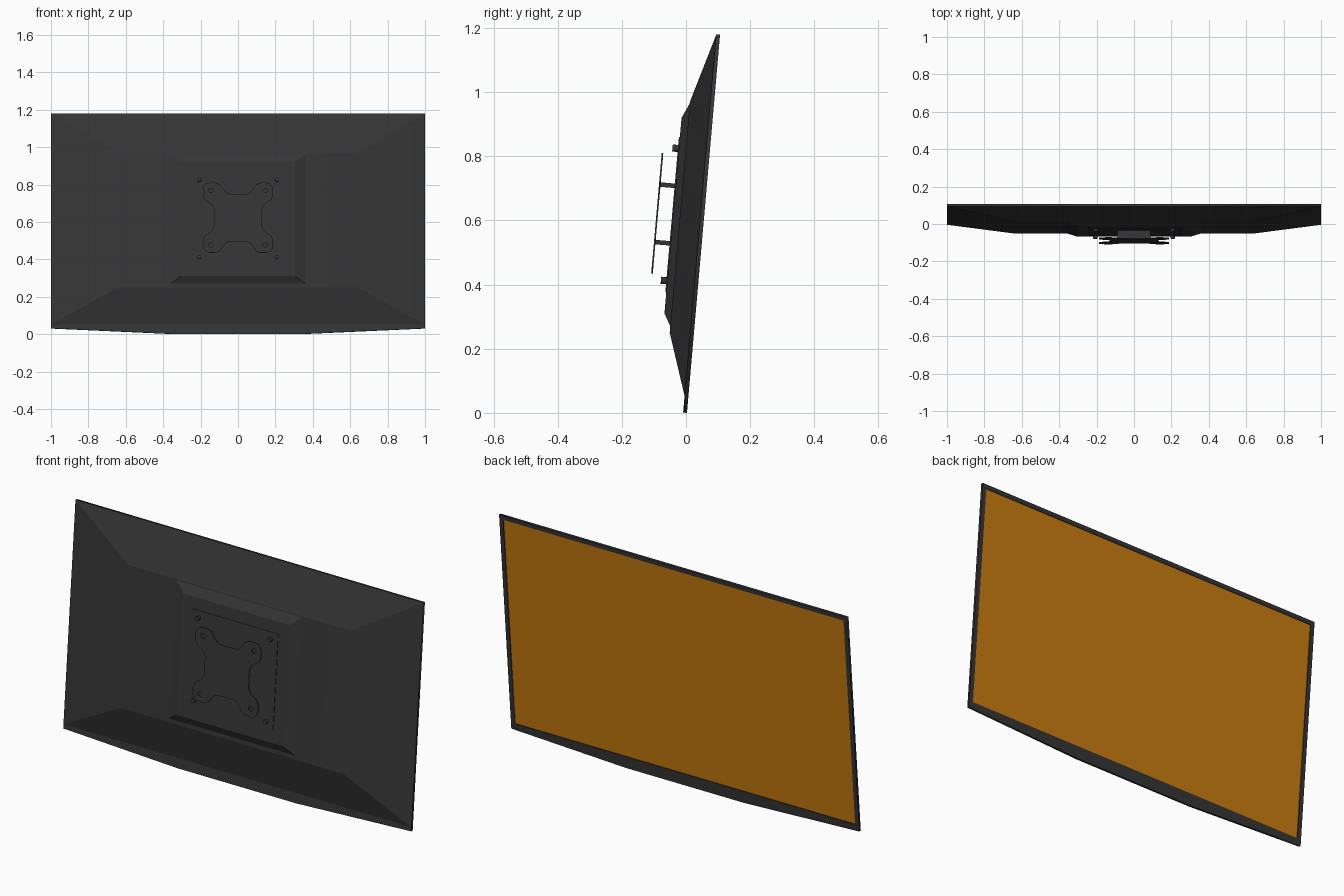
import bpy, bmesh, math
from mathutils import Matrix

if "Cube" in bpy.data.objects:
    bpy.data.objects.remove(bpy.data.objects["Cube"])

# Parts are built lying flat as (x, height up the panel, depth to the rear),
# then stood up and leaned back five degrees.
STAND = Matrix.Translation((0, 0.003, 0)) @ Matrix.Rotation(math.radians(85), 4, 'X')
MID = 0.612  # height of the mount centre


def material(name, rgb):
    m = bpy.data.materials.new(name)
    m.diffuse_color = (*rgb, 1)
    m.use_nodes = True
    m.node_tree.nodes["Principled BSDF"].inputs["Base Color"].default_value = m.diffuse_color
    return m


DARK = material("charcoal plastic", (0.036, 0.036, 0.036))
ORANGE = material("amber screen", (0.58, 0.205, 0.005))


def add_mesh(name, bm, mat, smooth=None):
    bmesh.ops.recalc_face_normals(bm, faces=bm.faces[:])
    me = bpy.data.meshes.new(name)
    bm.to_mesh(me)
    bm.free()
    me.materials.append(mat)
    ob = bpy.data.objects.new(name, me)
    bpy.context.collection.objects.link(ob)
    ob.matrix_world = STAND
    if smooth:
        bpy.ops.object.select_all(action='DESELECT')
        ob.select_set(True)
        bpy.context.view_layer.objects.active = ob
        bpy.ops.object.shade_smooth_by_angle(angle=math.radians(smooth))
    return ob


def frustum(name, low, high, mat, smooth=None):
    """Tapered block; each end is (x half width, bottom, top, depth)."""
    bm = bmesh.new()
    rings = []
    for w, b, t, n in (low, high):
        rings.append([bm.verts.new((x, v, n)) for x, v in ((-w, b), (w, b), (w, t), (-w, t))])
    a, c = rings
    bm.faces.new(a)
    bm.faces.new(c)
    for i in range(4):
        j = (i + 1) % 4
        bm.faces.new((a[i], a[j], c[j], c[i]))
    return add_mesh(name, bm, mat, smooth)


def sheet(name, outlines, n0, n1, mat):
    """Flat plate with holes, from closed outlines, between two depths."""
    cu = bpy.data.curves.new(name, 'CURVE')
    cu.dimensions = '2D'
    cu.fill_mode = 'BOTH'
    cu.extrude = (n1 - n0) / 2
    for pts in outlines:
        sp = cu.splines.new('POLY')
        sp.points.add(len(pts) - 1)
        for p, (x, y) in zip(sp.points, pts):
            p.co = (x, y, 0, 1)
        sp.use_cyclic_u = True
    cu.materials.append(mat)
    ob = bpy.data.objects.new(name, cu)
    bpy.context.collection.objects.link(ob)
    ob.matrix_world = STAND @ Matrix.Translation((0, 0, (n0 + n1) / 2))
    bpy.ops.object.select_all(action='DESELECT')
    ob.select_set(True)
    bpy.context.view_layer.objects.active = ob
    bpy.ops.object.convert(target='MESH')


def circle(cx, cy, r, n=16):
    return [(cx + r * math.cos(2 * math.pi * i / n), cy + r * math.sin(2 * math.pi * i / n)) for i in range(n)]


def cylinder(name, x, v, n0, n1, r):
    bm = bmesh.new()
    bmesh.ops.create_cone(bm, cap_ends=True, segments=16, radius1=r, radius2=r, depth=n1 - n0,
                          matrix=Matrix.Translation((x, v, (n0 + n1) / 2)))
    add_mesh(name, bm, DARK, 30)


# Bezel with bowed lower edge, and the recessed screen
outer = [(-1, 0.03), (-0.34, 0), (0.34, 0), (1, 0.03), (1, 1.184), (-1, 1.184)]
inner = [(-0.978, 0.062), (0.978, 0.062), (0.978, 1.162), (-0.978, 1.162)]
sheet("bezel", [outer, inner], 0, 0.012, DARK)
frustum("screen", (0.979, 0.061, 1.163, 0.004), (0.979, 0.061, 1.163, 0.011), ORANGE)

# Rear housing: wide tapered shell, raised centre block, thin mounting pad
frustum("rear_shell", (1.0, 0.05, 1.184, 0.0115), (0.64, 0.245, 0.967, 0.0755), DARK, 15)
frustum("rear_block", (0.365, 0.262, 0.965, 0.074), (0.305, 0.303, 0.915, 0.097), DARK)
frustum("mounting_pad", (0.246, MID - 0.243, MID + 0.243, 0.096),
        (0.246, MID - 0.243, MID + 0.243, 0.100), DARK)

# Pad screws
for sx in (-1, 1):
    for sv in (-1, 1):
        cylinder("pad_screw", 0.207 * sx, MID + 0.207 * sv, 0.098, 0.117, 0.011)

# Flanges carrying the mount plate
for sv in (-1, 1):
    v = MID + 0.09 * sv
    frustum("mount_flange", (0.088, v - 0.007, v + 0.007, 0.098), (0.088, v - 0.007, v + 0.007, 0.146), DARK)

# Four-lobed mount plate with bolt holes
side = [(-0.045, 0.128), (0.045, 0.128), (0.066, 0.136), (0.082, 0.155), (0.096, 0.178), (0.12, 0.188),
        (0.15, 0.188), (0.169, 0.183), (0.183, 0.169), (0.188, 0.15), (0.188, 0.12), (0.178, 0.096),
        (0.155, 0.082), (0.136, 0.066)]
outline, quarter = [], side
for _ in range(4):
    outline += [(a, MID + b) for a, b in quarter]
    quarter = [(b, -a) for a, b in quarter]
holes = [circle(0.146 * sx, MID + 0.146 * sv, 0.012) for sx in (-1, 1) for sv in (-1, 1)]
sheet("mount_plate", [outline] + holes, 0.144, 0.149, DARK)
